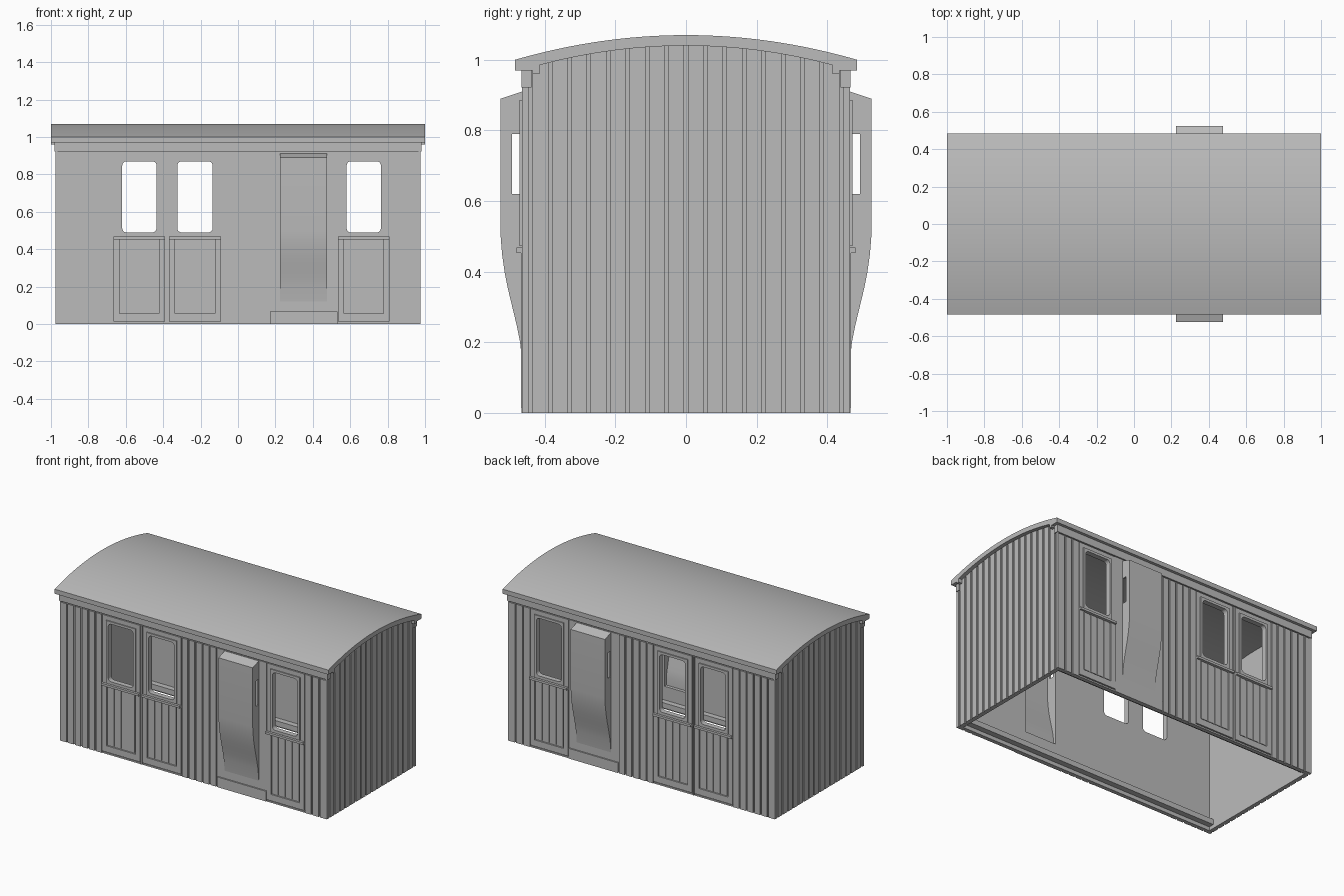
import bpy, bmesh, math

if "Cube" in bpy.data.objects:
    bpy.data.objects.remove(bpy.data.objects["Cube"], do_unlink=True)

grey = bpy.data.materials.new("plain_grey")
grey.use_nodes = True
grey.diffuse_color = (0.5, 0.5, 0.5, 1)
grey.node_tree.nodes["Principled BSDF"].inputs["Base Color"].default_value = (0.5, 0.5, 0.5, 1)


def prism(points, a, b, axis):
    """Closed outline extruded from a to b along x or y."""
    place = (lambda p, d: (d, p[0], p[1])) if axis == "x" else (lambda p, d: (p[0], d, p[1]))
    return [place(p, a) for p in points], [place(p, b) for p in points]


def box(x0, x1, y0, y1, z0, z1):
    return prism([(y0, z0), (y1, z0), (y1, z1), (y0, z1)], x0, x1, "x")


def make(name, solids, cutter=None, mirror=None, smooth=False):
    bm = bmesh.new()
    for lower, upper in solids:
        a = [bm.verts.new(v) for v in lower]
        b = [bm.verts.new(v) for v in upper]
        bm.faces.new(a)
        bm.faces.new(b[::-1])
        for i in range(len(a)):
            j = (i + 1) % len(a)
            bm.faces.new((a[i], b[i], b[j], a[j]))
    bmesh.ops.recalc_face_normals(bm, faces=bm.faces)
    mesh = bpy.data.meshes.new(name)
    bm.to_mesh(mesh)
    bm.free()
    mesh.materials.append(grey)
    ob = bpy.data.objects.new(name, mesh)
    bpy.context.collection.objects.link(ob)
    bpy.ops.object.select_all(action="DESELECT")
    bpy.context.view_layer.objects.active = ob
    ob.select_set(True)
    if cutter:
        cut = ob.modifiers.new("openings", "BOOLEAN")
        cut.operation, cut.solver, cut.object = "DIFFERENCE", "EXACT", cutter
        bpy.ops.object.modifier_apply(modifier=cut.name)
    if smooth:
        bpy.ops.object.shade_smooth_by_angle(angle=math.radians(25))
    if mirror:
        m = ob.modifiers.new("mirror", "MIRROR")
        m.use_axis = [mirror == c for c in "xyz"]
        m.use_mirror_merge = False
    return ob


def rounded(x0, x1, z0, z1, r=0.022, n=5):
    pts = []
    corners = [(x1 - r, z1 - r), (x0 + r, z1 - r), (x0 + r, z0 + r), (x1 - r, z0 + r)]
    for k, (cx, cz) in enumerate(corners):
        for i in range(n + 1):
            t = math.pi / 2 * (k + i / n)
            pts.append((cx + r * math.cos(t), cz + r * math.sin(t)))
    return pts


def boards(x0, x1, z0, z1, outer, pitch=0.05, groove=0.01):
    n = max(1, round((x1 - x0) / pitch))
    w = (x1 - x0) / n
    return [box(x0 + i * w + groove / 2, x0 + (i + 1) * w - groove / 2, outer, -0.455, z0, z1)
            for i in range(n)]


# Openings: three windows and the lookout bay
panels = [(-0.665, -0.39), (-0.37, -0.09), (0.535, 0.81)]
holes = [prism(rounded(a + 0.046, b - 0.046, 0.49, 0.87), -0.6, -0.4, "y") for a, b in panels]
holes.append(box(0.236, 0.464, -0.6, -0.4, 0.15, 0.88))
opening_cutter = make("opening_cutter", holes)
opening_cutter.hide_render = True

# Side walls
make("side_wall", [box(-0.968, 0.968, -0.457, -0.437, 0, 0.975)], opening_cutter, "y")
sections = [(-0.975, -0.665), (-0.39, -0.37), (-0.09, 0.17), (0.81, 0.975)]
side_boards = []
for a, b in sections:
    side_boards += boards(a, b, 0, 0.915, -0.465)
make("side_boards", side_boards, None, "y")
make("side_fascia", [box(-0.98, 0.98, -0.466, -0.437, 0.922, 0.972)], None, "y")
make("floor_ledge", [box(-0.946, 0.946, -0.438, -0.4, 0.025, 0.06)], None, "y")

# Window frames and the panelling beneath
make("window_casing", [box(a, b, -0.464, -0.456, 0.455, 0.915) for a, b in panels],
     opening_cutter, "y")
make("window_rim", [box(a + 0.03, b - 0.03, -0.471, -0.463, 0.472, 0.886) for a, b in panels],
     opening_cutter, "y")
make("window_sill", [box(a, b, -0.48, -0.456, 0.453, 0.468) for a, b in panels], None, "y")
lower_frame, lower_boards = [], []
for a, b in panels:
    lower_frame += [box(a, a + 0.032, -0.467, -0.456, 0.015, 0.453),
                    box(b - 0.032, b, -0.467, -0.456, 0.015, 0.453),
                    box(a + 0.032, b - 0.032, -0.467, -0.456, 0.015, 0.057),
                    box(a, b, -0.463, -0.456, 0, 0.01)]
    lower_boards += boards(a + 0.036, b - 0.036, 0.063, 0.453, -0.462)
make("lower_panel_frame", lower_frame, None, "y")
make("lower_panel_boards", lower_boards, None, "y")

# Lookout bay with side windows
make("bay_surround", [box(0.172, 0.532, -0.461, -0.456, 0.07, 0.915)], opening_cutter, "y")
make("bay_threshold", [box(0.172, 0.532, -0.466, -0.456, 0, 0.067)], None, "y")
curve = [(-0.461, 0.12), (-0.470, 0.2), (-0.480, 0.25), (-0.492, 0.3), (-0.504, 0.35),
         (-0.514, 0.4), (-0.521, 0.45), (-0.525, 0.5), (-0.525, 0.89)]
outer = curve + [(-0.458, 0.912), (-0.458, 0.12)]
inner = [(y + 0.012, z) for y, z in curve[:-1]] + [(-0.513, 0.88), (-0.4, 0.9), (-0.4, 0.12)]
bay_cutter = make("bay_cutter", [prism(inner, 0.235, 0.465, "x")])
hatch_cutter = make("hatch_cutter", [box(0.2, 0.5, -0.493, -0.464, 0.62, 0.79)])
bay = make("lookout_bay", [prism(outer, 0.225, 0.475, "x")], bay_cutter)
cut = bay.modifiers.new("side_windows", "BOOLEAN")
cut.operation, cut.solver, cut.object = "DIFFERENCE", "EXACT", hatch_cutter
bpy.ops.object.modifier_apply(modifier=cut.name)
bpy.ops.object.shade_smooth_by_angle(angle=math.radians(25))
m = bay.modifiers.new("mirror", "MIRROR")
m.use_axis = (False, True, False)


# Curved roof with eaves
def roof_top(y):
    return 1.07 - 0.07 * (y / 0.485) ** 2


def roof_under(y):
    return 1.04 - 0.055 * (y / 0.415) ** 2


steps = [i / 16 for i in range(-16, 17)]
roof = [(0.485 * t, roof_top(0.485 * t)) for t in steps]
roof += [(0.485, 0.97), (0.435, 0.97), (0.435, 0.96), (0.415, 0.96)]
roof += [(-0.415 * t, roof_under(0.415 * t)) for t in steps]
roof += [(-0.415, 0.96), (-0.435, 0.96), (-0.435, 0.97), (-0.485, 0.97)]
make("roof", [prism(roof, -1, 1, "x")], smooth=True)

# End walls with vertical boards
end = [(-0.457, 0), (0.457, 0), (0.457, 0.972), (0.415, 0.99)]
end += [(-0.415 * t, roof_under(0.415 * t) + 0.004) for t in steps[1:-1]]
end += [(-0.415, 0.99), (-0.457, 0.972)]
make("end_wall", [prism(end, 0.946, 0.968, "x")], None, "x")
edges = [-0.465] + [0.055 * i for i in range(-8, 9)] + [0.465]
end_boards = []
for a, b in zip(edges, edges[1:]):
    y0 = a + (0.005 if a > -0.46 else 0)
    y1 = b - (0.005 if b < 0.46 else 0)
    top = [min(0.975, 9) if abs(y) > 0.435 else roof_under(y) + 0.004 for y in (y0, y1)]
    end_boards.append(prism([(y0, 0), (y1, 0), (y1, top[1]), (y0, top[0])], 0.966, 0.975, "x"))
make("end_boards", end_boards, None, "x")

for helper in (opening_cutter, bay_cutter, hatch_cutter):
    bpy.data.objects.remove(helper, do_unlink=True)
